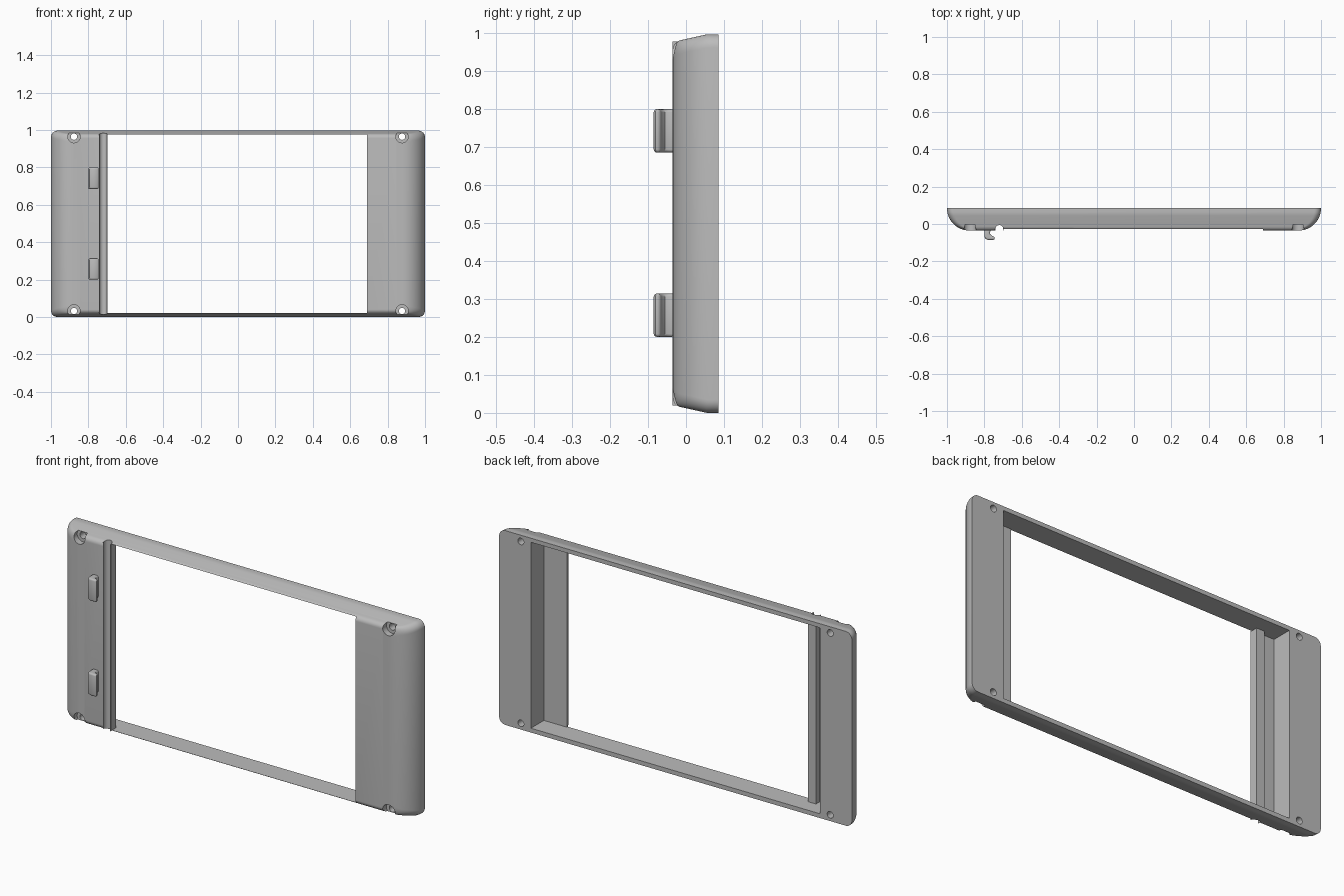
import bpy, bmesh
from math import sin, cos, pi, sqrt

cube = bpy.data.objects.get("Cube")
if cube:
    bpy.data.objects.remove(cube, do_unlink=True)

GREY = (0.5, 0.5, 0.5, 1)
mat = bpy.data.materials.new("mid grey plastic")
mat.use_nodes = True
mat.diffuse_color = GREY
bsdf = next(n for n in mat.node_tree.nodes if n.type == "BSDF_PRINCIPLED")
bsdf.inputs["Base Color"].default_value = GREY

FRONT, BACK, MID_Z, HALF_H = -0.035, 0.085, 0.498, 0.498


def loft(name, rings):
    """Skin a list of equal-length point rings and cap both ends."""
    bm = bmesh.new()
    loops = [[bm.verts.new(p) for p in ring] for ring in rings]
    n = len(loops[0])
    for a, b in zip(loops, loops[1:]):
        for i in range(n):
            j = (i + 1) % n
            bm.faces.new((a[i], a[j], b[j], b[i]))
    bm.faces.new(loops[0])
    bm.faces.new(loops[-1])
    bmesh.ops.recalc_face_normals(bm, faces=bm.faces[:])
    mesh = bpy.data.meshes.new(name)
    bm.to_mesh(mesh)
    bm.free()
    mesh.materials.append(mat)
    obj = bpy.data.objects.new(name, mesh)
    bpy.context.collection.objects.link(obj)
    return obj


def upright(name, outline, z0, z1):
    return loft(name, [[(x, y, z) for x, y in outline] for z in (z0, z1)])


def box(name, x0, x1, y0, y1, z0, z1):
    return upright(name, [(x0, y0), (x1, y0), (x1, y1), (x0, y1)], z0, z1)


def circle(cx, cy, r, n=32):
    return [(cx + r * cos(2 * pi * i / n), cy + r * sin(2 * pi * i / n)) for i in range(n)]


def peg(name, x, z, r, y0, y1):
    return loft(name, [[(px, y, pz) for px, pz in circle(x, z, r)] for y in (y0, y1)])


def apply(obj, mod):
    bpy.context.view_layer.objects.active = obj
    bpy.ops.object.modifier_apply(modifier=mod.name)


def cut(obj, cutter):
    cutter.hide_render = True
    mod = obj.modifiers.new("cut", "BOOLEAN")
    mod.operation, mod.solver, mod.object = "DIFFERENCE", "EXACT", cutter
    apply(obj, mod)
    bpy.data.objects.remove(cutter, do_unlink=True)


def rounded_rect(w, h, r, y, seg=8):
    ring = []
    for k, (sx, sz) in enumerate([(1, 1), (-1, 1), (-1, -1), (1, -1)]):
        for i in range(seg + 1):
            a = (k + i / seg) * pi / 2
            ring.append((sx * (w - r) + r * cos(a), y, MID_Z + sz * (h - r) + r * sin(a)))
    return ring


# Frame shell: rounded ends, tapered top and bottom, softened front edge
rings = []
STEPS, SOFT = 18, 0.02
for i in range(STEPS + 1):
    a = i / STEPS * pi / 2
    y = BACK - (BACK - FRONT) * sin(a)
    inset = 0.02 * max(0, (0.055 - y) / 0.09)
    d = SOFT - (y - FRONT)
    if d > 0:
        inset += SOFT - sqrt(max(0, SOFT ** 2 - d ** 2))
    rings.append(rounded_rect(0.88 + 0.12 * cos(a), HALF_H - inset, 0.035, y))
frame = loft("frame", rings)

# Window and the wider pocket behind it
cut(frame, box("window_cutter", -0.697, 0.69, -0.2, 0.2, 0.022, 0.975))
cut(frame, box("pocket_cutter", -0.82, 0.82, -0.02, 0.2, 0.022, 0.975))

# Counterbored screw holes in the four corners
for x in (-0.877, 0.877):
    for z in (0.032, 0.964):
        cut(frame, peg("bore_cutter", x, z, 0.033, -0.2, -0.003))
        cut(frame, peg("hole_cutter", x, z, 0.017, -0.2, 0.2))

# Hinge rib with a round groove running the full height
rib = box("hinge_rib", -0.742, -0.697, FRONT, 0.008, 0.02, 0.977)
for part in (frame, rib):
    cut(part, upright("groove_cutter", circle(-0.72, -0.027, 0.021), -0.1, 1.1))

# Two hooks on the front
hook_outline = [(-0.80, -0.03), (-0.80, -0.066), (-0.795, -0.078), (-0.782, -0.085),
                (-0.752, -0.085), (-0.745, -0.08), (-0.745, -0.068), (-0.758, -0.064),
                (-0.768, -0.055), (-0.77, -0.045), (-0.765, -0.03)]
hooks = []
for label, z in (("lower", 0.2), ("upper", 0.685)):
    hook = upright(label + "_hook", hook_outline, z, z + 0.114)
    mod = hook.modifiers.new("soft edges", "BEVEL")
    mod.width, mod.segments, mod.limit_method = 0.008, 3, "ANGLE"
    mod.angle_limit = 1.2
    apply(hook, mod)
    hooks.append(hook)

# Smooth the curves, keep the edges crisp
bpy.ops.object.select_all(action="DESELECT")
for obj in [frame, rib] + hooks:
    obj.select_set(True)
bpy.context.view_layer.objects.active = frame
bpy.ops.object.shade_smooth_by_angle(angle=0.6)
